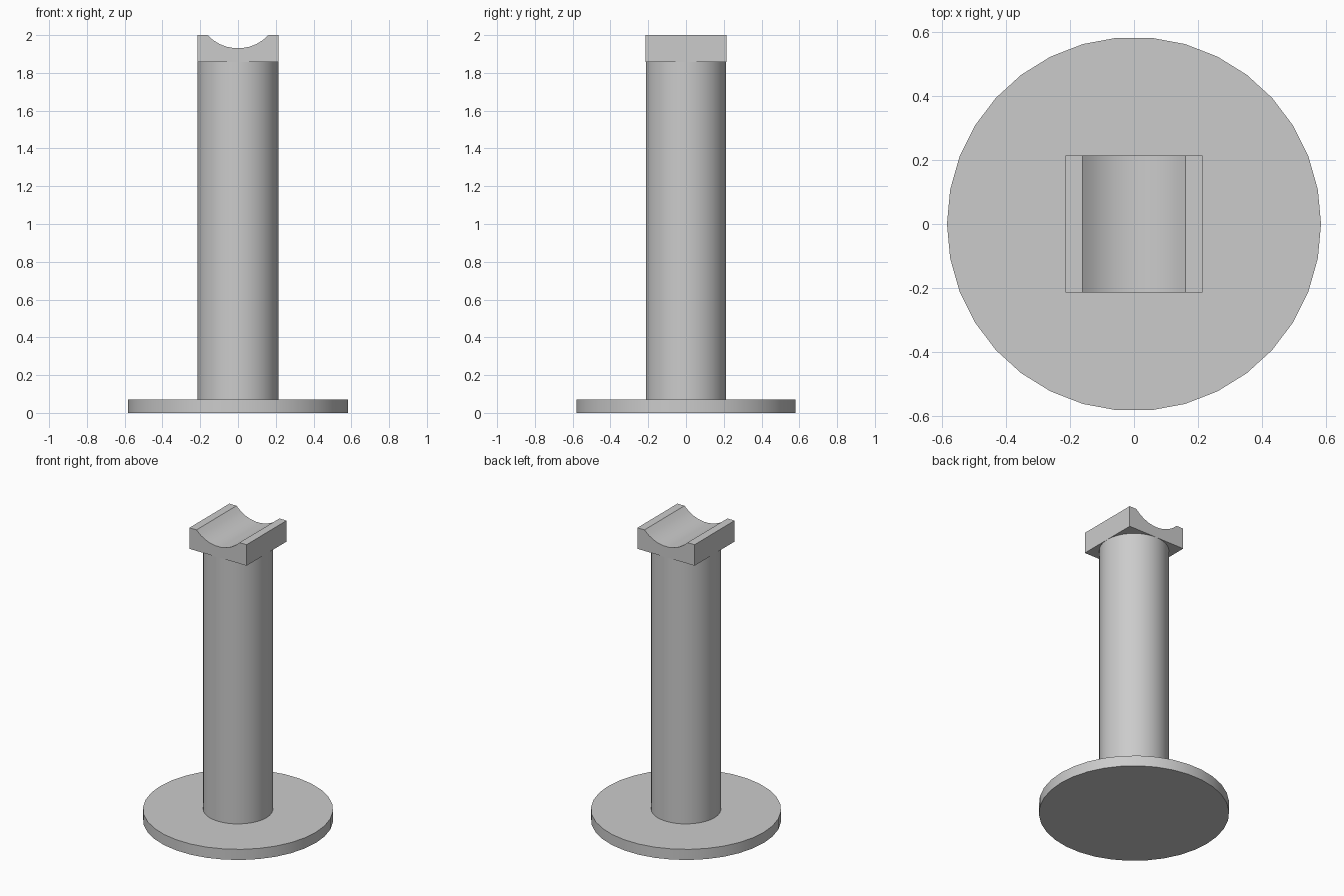
import bpy
import bmesh
from math import sin, cos, asin, tau
from mathutils import Vector

default_cube = bpy.data.objects.get("Cube")
if default_cube:
    bpy.data.objects.remove(default_cube, do_unlink=True)

grey = bpy.data.materials.new("plain grey")
grey.use_nodes = True
colour = (0.6, 0.6, 0.6, 1)
grey.diffuse_color = colour
grey.node_tree.nodes["Principled BSDF"].inputs["Base Color"].default_value = colour


def prism(name, profile, direction):
    """Extrude a closed outline into a solid with smooth curved sides."""
    bm = bmesh.new()
    face = bm.faces.new([bm.verts.new(p) for p in profile])
    extruded = bmesh.ops.extrude_face_region(bm, geom=[face], use_keep_orig=True)
    verts = [g for g in extruded["geom"] if isinstance(g, bmesh.types.BMVert)]
    bmesh.ops.translate(bm, verts=verts, vec=Vector(direction))
    bmesh.ops.recalc_face_normals(bm, faces=bm.faces)
    mesh = bpy.data.meshes.new(name)
    bm.to_mesh(mesh)
    bm.free()
    mesh.materials.append(grey)
    obj = bpy.data.objects.new(name, mesh)
    bpy.context.collection.objects.link(obj)
    bpy.ops.object.select_all(action="DESELECT")
    obj.select_set(True)
    bpy.context.view_layer.objects.active = obj
    bpy.ops.object.shade_smooth_by_angle(angle=0.5)
    return obj


def circle(radius, z, sides=34):
    return [(radius * cos(tau * i / sides), radius * sin(tau * i / sides), z)
            for i in range(sides)]


base_top, saddle_bottom, top = 0.072, 0.858 + 1, 2
half = 0.214

# Round foot and column
prism("base_disc", circle(0.583, 0), (0, 0, base_top))
prism("column", circle(half, base_top), (0, 0, saddle_bottom - base_top))

# Square saddle with a groove running front to back
groove_half, depth, steps = 0.161, 0.07, 9
radius = (groove_half ** 2 + depth ** 2) / (2 * depth)
sweep = asin(groove_half / radius)
outline = [(-half, -half, top), (-half, -half, saddle_bottom),
           (half, -half, saddle_bottom), (half, -half, top)]
for i in range(steps + 1):
    a = sweep * (1 - 2 * i / steps)
    outline.append((radius * sin(a), -half, top - depth + radius * (1 - cos(a))))
prism("saddle", outline, (0, 2 * half, 0))
